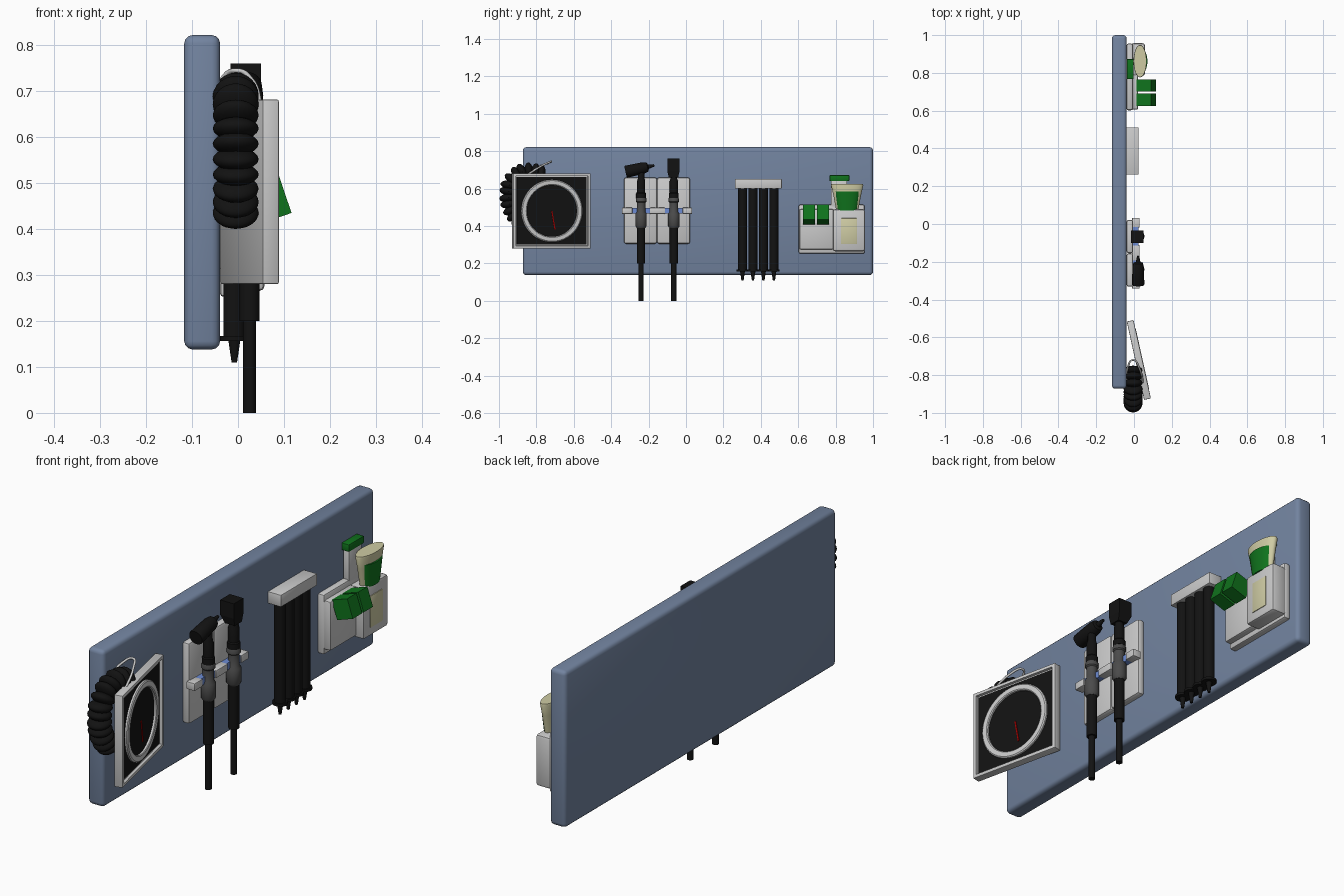
import bpy, bmesh, math
from mathutils import Matrix, Vector

if "Cube" in bpy.data.objects:
    bpy.data.objects.remove(bpy.data.objects["Cube"])


def material(name, r, g, b):
    m = bpy.data.materials.new(name)
    m.diffuse_color = (r, g, b, 1)
    m.use_nodes = True
    m.node_tree.nodes["Principled BSDF"].inputs["Base Color"].default_value = m.diffuse_color
    return m


BOARD = material("slate_blue", 0.17, 0.23, 0.35)
BLACK = material("black", 0.006, 0.006, 0.006)
DARK = material("dark_grey", 0.07, 0.07, 0.07)
GREEN = material("green", 0.005, 0.17, 0.012)
CREAM = material("cream", 0.62, 0.6, 0.37)
BLUE = material("blue", 0.15, 0.26, 0.65)
RED = material("red", 0.35, 0.0, 0.0)


def finish(name, bm, mat=None, matrix=None, smooth=True):
    bmesh.ops.recalc_face_normals(bm, faces=bm.faces)
    me = bpy.data.meshes.new(name)
    bm.to_mesh(me)
    bm.free()
    ob = bpy.data.objects.new(name, me)
    bpy.context.collection.objects.link(ob)
    if mat:
        me.materials.append(mat)
    if matrix:
        ob.matrix_world = matrix
    if smooth:
        bpy.ops.object.select_all(action='DESELECT')
        ob.select_set(True)
        bpy.context.view_layer.objects.active = ob
        bpy.ops.object.shade_smooth_by_angle(angle=math.radians(35))
    return ob


def box(name, lo, hi, mat=None, bevel=0.0, segments=2, matrix=None):
    bm = bmesh.new()
    lo, hi = Vector(lo), Vector(hi)
    bmesh.ops.create_cube(bm, size=1, matrix=Matrix.Translation((lo + hi) / 2)
                          @ Matrix.Diagonal((*(hi - lo), 1)))
    if bevel:
        bmesh.ops.bevel(bm, geom=bm.edges[:], offset=bevel, segments=segments,
                        profile=0.5, affect='EDGES')
    return finish(name, bm, mat, matrix, smooth=bool(bevel))


def lathe(name, profile, mat=None, matrix=None, sides=24, closed=False):
    """Revolve (radius, z) points about z; ends capped unless closed."""
    bm = bmesh.new()
    rings = []
    for r, z in profile:
        rings.append([bm.verts.new((r * math.cos(2 * math.pi * i / sides),
                                    r * math.sin(2 * math.pi * i / sides), z))
                      for i in range(sides)])
    pairs = list(zip(rings, rings[1:]))
    if closed:
        pairs.append((rings[-1], rings[0]))
    else:
        bm.faces.new(rings[0])
        bm.faces.new(rings[-1])
    for a, b in pairs:
        for i in range(sides):
            j = (i + 1) % sides
            bm.faces.new((a[i], a[j], b[j], b[i]))
    return finish(name, bm, mat, matrix)


def at(x, y, z=0):
    return Matrix.Translation((x, y, z))


# Backboard
box("backboard", (-0.117, -0.872, 0.138), (-0.039, 1.0, 0.822), BOARD, 0.018, 3)

# Pressure gauge, turned slightly on the wall
gauge = at(0.0255, -0.72, 0.481) @ Matrix.Rotation(math.radians(12.5), 4, 'Z')
bm = bmesh.new()
bmesh.ops.create_cube(bm, size=1, matrix=Matrix.Diagonal((0.037, 0.425, 0.402, 1)))
bmesh.ops.bevel(bm, geom=bm.edges[:], offset=0.004, segments=2, affect='EDGES', profile=0.5)
front = max(bm.faces, key=lambda f: f.calc_center_median().x)
bmesh.ops.inset_individual(bm, faces=[front], thickness=0.015)
bmesh.ops.inset_individual(bm, faces=[front], thickness=0.001, depth=-0.012)
finish("gauge_frame", bm, None, gauge)
box("gauge_dial", (0.004, -0.191, -0.18), (0.0085, 0.191, 0.18), BLACK, matrix=gauge)
facing = gauge @ Matrix.Rotation(math.pi / 2, 4, 'Y')
lathe("gauge_ring", [(0.138, 0.006), (0.138, 0.017), (0.142, 0.02), (0.162, 0.02),
                     (0.167, 0.016), (0.167, 0.006)], None, facing, 48, closed=True)
box("gauge_needle", (0.0085, -0.003, -0.1), (0.012, 0.003, 0.0), RED,
    matrix=gauge @ Matrix.Rotation(math.radians(10), 4, 'X'))

# Coiled hose: overlapping rounded rings along an arc in the yz plane
PATH = [(-0.775, 0.675), (-0.82, 0.69), (-0.87, 0.69), (-0.915, 0.665), (-0.942, 0.62),
        (-0.95, 0.565), (-0.942, 0.51), (-0.92, 0.465), (-0.89, 0.435)]
pts = [Vector((-0.005, y, z)) for y, z in PATH]
lengths = [(b - a).length for a, b in zip(pts, pts[1:])]
COILS = 13
bm = bmesh.new()
for k in range(COILS):
    d = sum(lengths) * k / (COILS - 1)
    i = 0
    while i < len(lengths) - 1 and d > lengths[i]:
        d -= lengths[i]
        i += 1
    p = pts[i].lerp(pts[i + 1], d / lengths[i])
    t = pts[min(i + 2, len(pts) - 1)] - pts[max(i - 1, 0)]
    turn = Matrix.Rotation(math.atan2(t.z, t.y), 4, 'X')
    bmesh.ops.create_uvsphere(bm, u_segments=20, v_segments=12, radius=1,
                              matrix=Matrix.Translation(p) @ turn
                              @ Matrix.Diagonal((0.05, 0.024, 0.05, 1)))
finish("coiled_hose", bm, BLACK)

# Wire hook looping over the coil
cu = bpy.data.curves.new("hose_hook", 'CURVE')
cu.dimensions = '3D'
cu.bevel_depth = 0.005
cu.bevel_resolution = 2
cu.resolution_u = 6
sp = cu.splines.new('BEZIER')
HOOK = [(-0.038, -0.85, 0.69), (-0.032, -0.755, 0.73), (-0.005, -0.72, 0.745),
        (0.027, -0.76, 0.728), (0.052, -0.87, 0.66)]
sp.bezier_points.add(len(HOOK) - 1)
for bp, co in zip(sp.bezier_points, HOOK):
    bp.co = co
    bp.handle_left_type = bp.handle_right_type = 'AUTO'
bpy.context.collection.objects.link(bpy.data.objects.new("hose_hook", cu))

# Scope holder: two plates and a slotted rail with blue clips
for n, (a, b) in enumerate([(-0.332, -0.155), (-0.155, 0.022)]):
    box(f"holder_plate_{n}", (-0.04, a, 0.305), (-0.004, b, 0.66), None, 0.012)
for n, (a, b) in enumerate([(-0.342, -0.287), (-0.193, -0.112), (-0.018, 0.032)]):
    box(f"holder_rail_{n}", (-0.01, a, 0.465), (0.03, b, 0.498), None, 0.003)
for n, y in enumerate((-0.24, -0.065)):
    box(f"clip_{n}", (-0.012, y - 0.048, 0.466), (0.024, y + 0.048, 0.497), BLUE)
    # Hand-held scope: cable, handle, grey collar and neck
    lathe(f"scope_cable_{n}", [(0.014, 0), (0.014, 0.21)], BLACK, at(0.025, y), 16)
    lathe(f"scope_handle_{n}", [(0.022, 0.2), (0.022, 0.41)], BLACK, at(0.025, y))
    lathe(f"scope_collar_{n}", [(0.023, 0.39), (0.03, 0.4), (0.03, 0.465), (0.023, 0.475),
                                (0.023, 0.525), (0.028, 0.53), (0.028, 0.545),
                                (0.023, 0.555)], DARK, at(0.025, y))
    lathe(f"scope_neck_{n}", [(0.026, 0.55), (0.026, 0.575), (0.022, 0.58), (0.022, 0.64),
                              (0.017, 0.655), (0.017, 0.70)], BLACK, at(0.025, y))

# Ear scope head: tilted barrel with a tapering tip
lathe("ear_scope_head", [(0.031, -0.07), (0.033, -0.066), (0.03, 0.03), (0.025, 0.05),
                         (0.012, 0.055), (0.006, 0.088)], BLACK,
      at(0.022, -0.255, 0.705) @ Matrix.Rotation(math.radians(13), 4, 'X')
      @ Matrix.Rotation(-math.pi / 2, 4, 'X'))

# Eye scope head: block narrowing to the neck
bm = bmesh.new()
bmesh.ops.create_cube(bm, size=1, matrix=at(0.017, -0.067, 0.71)
                      @ Matrix.Diagonal((0.066, 0.066, 0.1, 1)))
bmesh.ops.bisect_plane(bm, geom=bm.verts[:] + bm.edges[:] + bm.faces[:],
                       plane_co=(0, 0, 0.695), plane_no=(0, 0, 1))
for v in bm.verts:
    if v.co.z < 0.69:
        v.co.x = 0.025 + (v.co.x - 0.017) * 0.7
        v.co.y = -0.067 + (v.co.y + 0.067) * 0.75
finish("eye_scope_head", bm, BLACK, smooth=False)

# Tube dispenser with four tubes
box("dispenser_top", (-0.04, 0.262, 0.6), (0.024, 0.512, 0.652), None, 0.003)
for n in range(4):
    y = 0.302 + n * 0.056
    lathe(f"dispenser_tube_{n}", [(0.024, 0.16), (0.024, 0.605)], BLACK, at(-0.008, y))
    lathe(f"tube_flange_{n}", [(0.031, 0.156), (0.031, 0.167)], BLACK, at(-0.008, y))
    lathe(f"tube_tip_{n}", [(0.006, 0.11), (0.013, 0.158)], BLACK, at(-0.008, y), 16)

# Thermometer station: base, tray, box with display panel
box("station_base", (-0.04, 0.602, 0.252), (-0.006, 0.955, 0.515), None, 0.01)
box("station_tray", (-0.015, 0.606, 0.275), (0.022, 0.79, 0.49), None, 0.008)
box("station_box", (-0.015, 0.785, 0.265), (0.058, 0.957, 0.49), None, 0.012)
box("station_panel", (0.05, 0.828, 0.303), (0.061, 0.914, 0.442), CREAM, 0.003)

# Green blocks leaning out of the tray
for n, y in enumerate((0.658, 0.733)):
    box(f"green_block_{n}", (-0.04, -0.032, -0.0425), (0.04, 0.032, 0.0425), GREEN,
        matrix=at(0.065, y, 0.4625) @ Matrix.Rotation(math.radians(-18.6), 4, 'Y'))

# Probe behind the cup with a green cap
box("probe_post", (-0.036, 0.775, 0.48), (-0.006, 0.862, 0.645), None, 0.004)
box("probe_cap", (-0.038, 0.768, 0.64), (-0.002, 0.873, 0.672), GREEN, 0.003)

# Oval cream cup with a green front band
oval = at(0.032, 0.862) @ Matrix.Diagonal((0.4, 1, 1, 1))
lathe("cup", [(0.058, 0.48), (0.075, 0.57), (0.086, 0.618), (0.084, 0.625)],
      CREAM, oval, 32)
lathe("cup_band", [(0.052, 0.482), (0.068, 0.585)], GREEN,
      at(0.037, 0.862) @ Matrix.Diagonal((0.5, 1, 1, 1)), 32)
